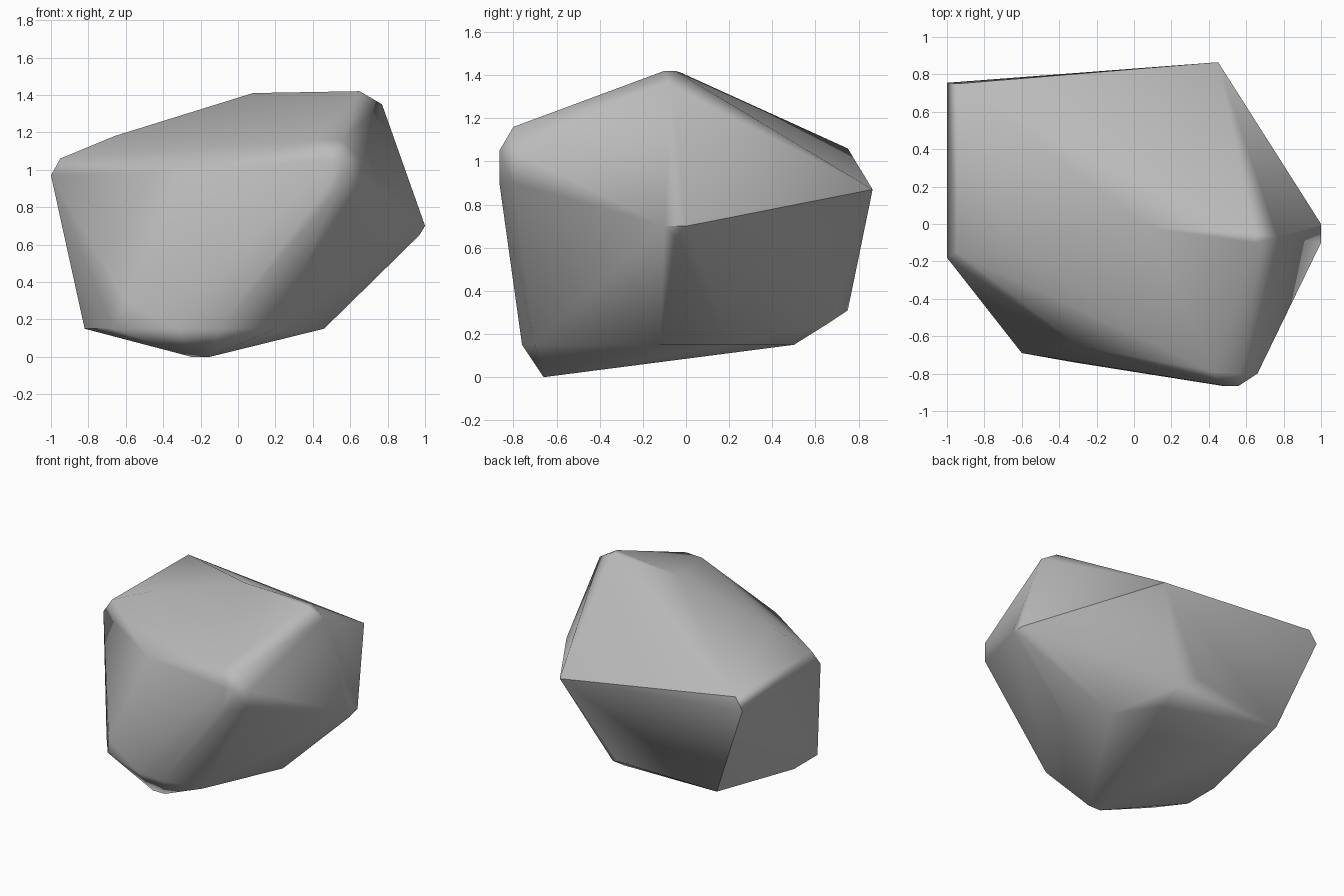
import bpy
import bmesh
from math import radians

# Remove the default cube only
default_cube = bpy.data.objects.get("Cube")
if default_cube:
    bpy.data.objects.remove(default_cube, do_unlink=True)


def make_material(name, colour):
    material = bpy.data.materials.new(name)
    material.use_nodes = True
    material.diffuse_color = colour
    shader = next(n for n in material.node_tree.nodes if n.type == "BSDF_PRINCIPLED")
    shader.inputs["Base Color"].default_value = colour
    return material


def level(height, *corners):
    """Corners of one chiselled contour, all at the same height."""
    return [(x, y, height) for x, y in corners]


def hull_object(name, corners, material):
    """Wrap the chiselled corners in a tight convex skin."""
    mesh = bpy.data.meshes.new(name)
    bm = bmesh.new()
    for corner in corners:
        bm.verts.new(corner)
    result = bmesh.ops.convex_hull(bm, input=bm.verts)
    # Drop corners that ended up inside the skin
    loose = [v for v in bm.verts if not v.link_faces]
    bmesh.ops.delete(bm, geom=loose, context="VERTS")
    # Merge nearly flat neighbours into broad facets
    bmesh.ops.dissolve_limit(bm, angle_limit=radians(2),
                             verts=bm.verts, edges=bm.edges)
    bmesh.ops.recalc_face_normals(bm, faces=bm.faces)
    bm.to_mesh(mesh)
    bm.free()
    mesh.materials.append(material)
    rock = bpy.data.objects.new(name, mesh)
    bpy.context.collection.objects.link(rock)
    return rock


# Underside: small foot at the front and the broad sloping base
foot = level(0, (-.25, -.66), (-.15, -.66))
base = level(.15, (-.82, -.4), (-.82, -.12), (-.67, -.6), (-.32, -.74),
             (-.1, -.76), (.2, -.7), (.46, -.12), (.38, .2), (.17, .5))
back_foot = [(-.72, .66, .25), (.15, .66, .25), (.06, .75, .31)]

# Flanks: left wall, right point, back corner and lower front notch
left_wall = level(.97, (-1, -.18), (-1, .755))
left_rim = level(1.06, (-.95, -.15), (-.94, .75))
right_point = level(.7, (1, -.1), (1, 0)) + [(.97, -.05, .65)]
back_corner = [(.45, .865, .87)]
front_notch = [(-.6, -.69, .3), (-.3, -.65, .99)]

# Blunt knob at the front: flat nose with a wider collar behind it
nose = (level(.9, (.47, -.865), (.54, -.865))
        + level(1.05, (.48, -.865), (.56, -.865)))
collar = (level(1.16, (.42, -.79), (.56, -.8))
          + level(1.05, (.66, -.8)) + level(.9, (.66, -.8)))

# Crest: ridge rising to the peak
crest = [(-.66, -.1, 1.18), (.08, -.02, 1.41), (.77, -.07, 1.35)]
peak = level(1.42, (.65, -.1), (.65, -.05))

stone_grey = make_material("stone grey", (.5, .5, .5, 1))
rock = hull_object("rock", foot + base + back_foot + left_wall + left_rim
                   + right_point + back_corner + front_notch
                   + nose + collar + crest + peak, stone_grey)

# Soft shading over gentle folds, crisp at the hard edges
bpy.ops.object.select_all(action="DESELECT")
rock.select_set(True)
bpy.context.view_layer.objects.active = rock
bpy.ops.object.shade_smooth_by_angle(angle=radians(50))
weighted = rock.modifiers.new("broad facet normals", "WEIGHTED_NORMAL")
weighted.keep_sharp = True
